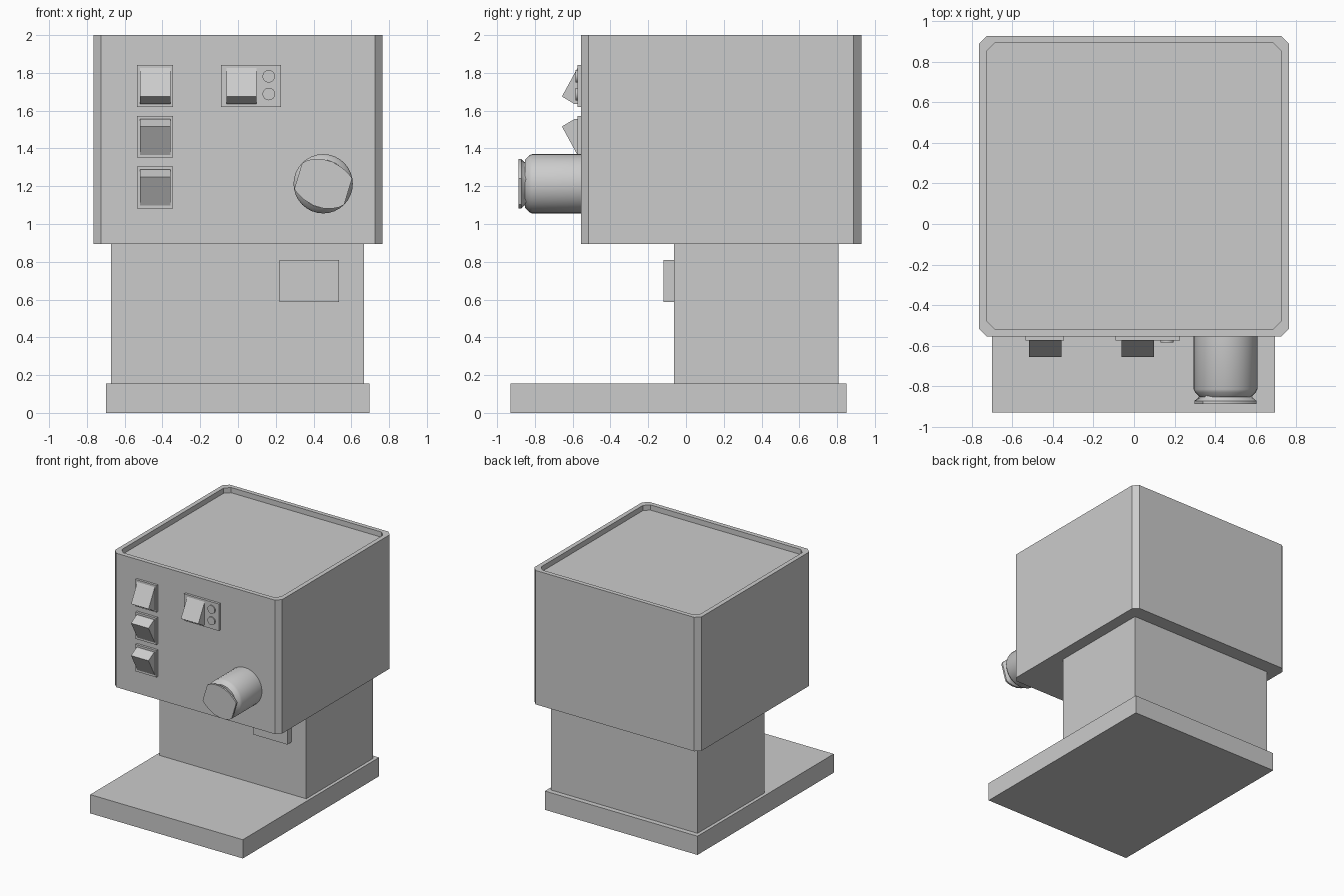
import bpy, bmesh, math

if "Cube" in bpy.data.objects:
    bpy.data.objects.remove(bpy.data.objects["Cube"])


def finish(name, bm, smooth=False):
    bmesh.ops.recalc_face_normals(bm, faces=bm.faces)
    me = bpy.data.meshes.new(name)
    bm.to_mesh(me)
    bm.free()
    ob = bpy.data.objects.new(name, me)
    bpy.context.collection.objects.link(ob)
    if smooth:
        bpy.ops.object.select_all(action='DESELECT')
        ob.select_set(True)
        bpy.context.view_layer.objects.active = ob
        bpy.ops.object.shade_smooth_by_angle(angle=math.radians(35))
    return ob


def loft(name, rings, smooth=False):
    """Skin equal-length rings of points and cap both ends."""
    bm = bmesh.new()
    vs = [[bm.verts.new(p) for p in r] for r in rings]
    n = len(vs[0])
    for a, b in zip(vs, vs[1:]):
        for i in range(n):
            j = (i + 1) % n
            bm.faces.new((a[i], a[j], b[j], b[i]))
    bm.faces.new(vs[0])
    bm.faces.new(vs[-1])
    return finish(name, bm, smooth)


def box(name, x0, x1, y0, y1, z0, z1):
    ring = [(x0, y0), (x1, y0), (x1, y1), (x0, y1)]
    return loft(name, [[(x, y, z) for x, y in ring] for z in (z0, z1)])


def chamfered(x, y0, y1, c, z):
    return [(-x + c, y0, z), (x - c, y0, z), (x, y0 + c, z), (x, y1 - c, z),
            (x - c, y1, z), (-x + c, y1, z), (-x, y1 - c, z), (-x, y0 + c, z)]


# base, column and group head block
box("base", -0.70, 0.695, -0.93, 0.85, 0, 0.155)
box("column", -0.672, 0.668, -0.063, 0.808, 0.155, 0.897)
box("column_block", 0.22, 0.534, -0.118, -0.063, 0.588, 0.81)

# upper housing with chamfered corners and a recessed cup tray on top
FRONT = -0.555
outer = (0.765, FRONT, 0.928, 0.04)
inner = (0.728, FRONT + 0.038, 0.892, 0.04)
loft("housing", [chamfered(*outer, 0.893), chamfered(*outer, 2.0),
                 chamfered(*inner, 2.0), chamfered(*inner, 1.957)])


# switches: plate plus wedge rocker, tilted up or down
def switch(name, x0, z0, width, rocker_x, up):
    box(name + "_plate", x0, x0 + width, FRONT - 0.02, FRONT, z0, z0 + 0.222)
    prof = [(-0.565, 0.205), (-0.575, 0.205), (-0.657, 0.055),
            (-0.59, 0.015), (-0.565, 0.015)]
    if not up:
        prof = [(y, 0.22 - z) for y, z in prof]
    loft(name + "_rocker", [[(x, y, z0 + z) for y, z in prof]
                            for x in (rocker_x, rocker_x + 0.16)])


for i, z in enumerate((1.62, 1.351, 1.083)):
    switch(f"switch_{i + 1}", -0.535, z, 0.19, -0.518, i == 0)
switch("power_switch", -0.09, 1.62, 0.317, -0.062, True)


def circle(cx, cz, r, y, n=32):
    return [(cx + r * math.cos(2 * math.pi * i / n), y,
             cz + r * math.sin(2 * math.pi * i / n)) for i in range(n)]


# indicator lights
for i, z in enumerate((1.782, 1.688)):
    loft(f"indicator_light_{i + 1}",
         [circle(0.163, z, 0.033, y) for y in (-0.57, -0.584)], True)

# steam knob: round body with tapered shoulder and a lens-shaped grip
KX, KZ = 0.451, 1.213
loft("knob_body", [circle(KX, KZ, r, y) for r, y in
                   ((0.157, FRONT), (0.157, -0.815), (0.15, -0.83), (0.127, -0.853))], True)
half = [(-0.111, 0.111), (-0.085, 0.124), (-0.045, 0.132), (0, 0.13),
        (0.05, 0.116), (0.1, 0.085), (0.138, 0.05), (0.153, 0.028)]
lens = half + [(-x, -z) for x, z in half]
loft("knob_grip", [[(KX + x * s, y, KZ + z * s) for x, z in lens]
                   for s, y in ((0.85, -0.845), (0.88, -0.858), (1, -0.872), (1, -0.887))], True)
